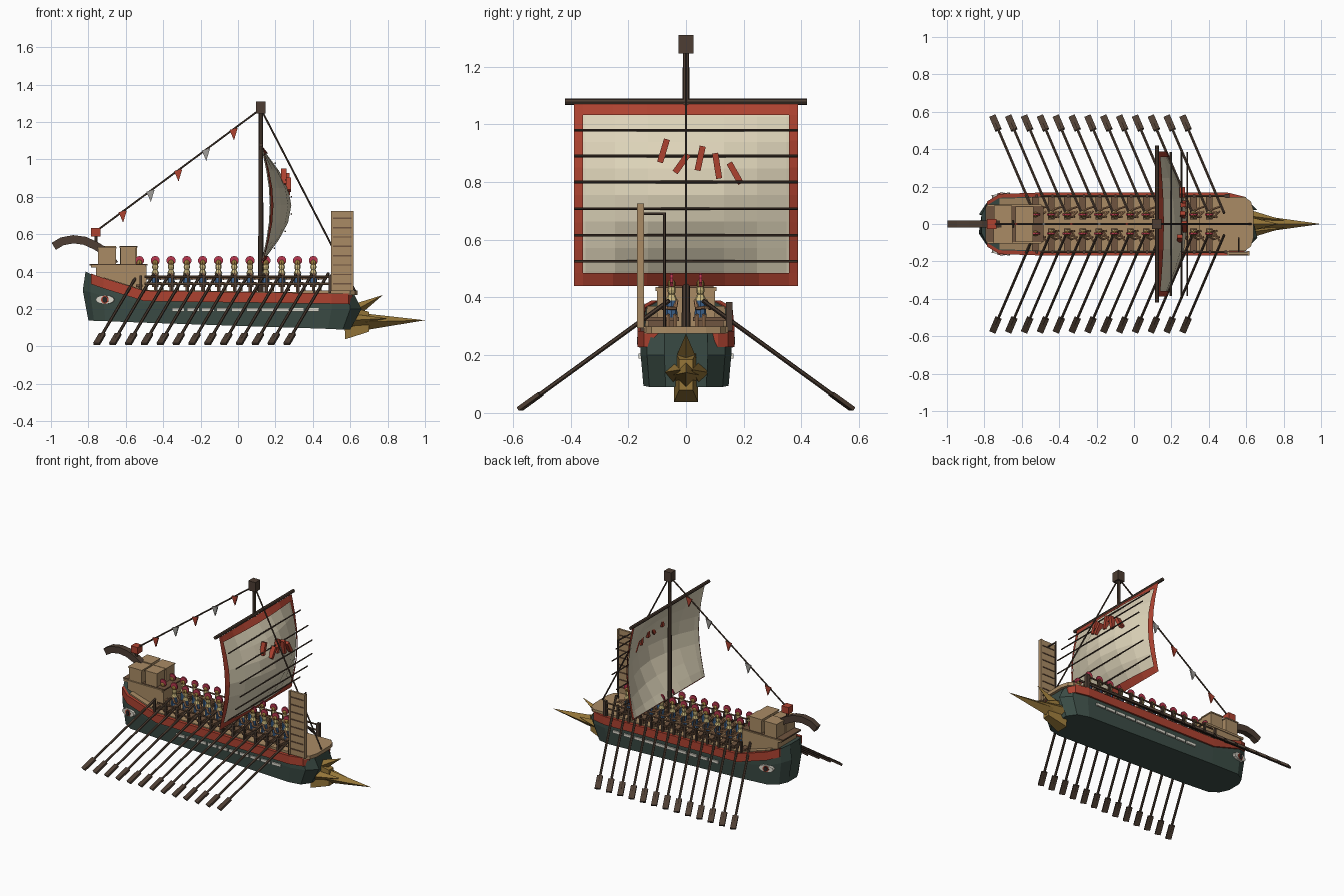
import bpy, bmesh, math
from mathutils import Vector, Matrix

if "Cube" in bpy.data.objects:
    bpy.data.objects.remove(bpy.data.objects["Cube"])

COL = dict(green=(.045, .075, .062), red=(.42, .055, .03), tan=(.40, .26, .13), wood=(.075, .048, .033),
           brown=(.16, .09, .05), bronze=(.30, .18, .04), cream=(.72, .65, .48), white=(.7, .68, .6),
           blue=(.05, .13, .28), gold=(.65, .52, .22), crest=(.5, .04, .08), skin=(.38, .2, .1),
           grey=(.35, .34, .32), black=(.02, .02, .02))
MATS = {}
for k, c in COL.items():
    MATS[k] = bpy.data.materials.new(k)
    MATS[k].diffuse_color = (*c, 1)
parts = {}


def part(name, colour):
    return parts.setdefault(name, (bmesh.new(), colour))[0]


def box(bm, c, s, rot=None):
    m = Matrix.Translation(c) @ (rot.to_4x4() if rot else Matrix()) @ Matrix.Diagonal((*s, 1))
    bmesh.ops.create_cube(bm, size=1, matrix=m)


def rod(bm, a, b, r, r2=None, n=6, squash=(1, 1), turn=0):
    a, b = Vector(a), Vector(b)
    m = (Matrix.Translation((a + b) / 2) @ (b - a).to_track_quat('Z', 'Y').to_matrix().to_4x4()
         @ Matrix.Diagonal((*squash, 1, 1)) @ Matrix.Rotation(turn, 4, 'Z'))
    bmesh.ops.create_cone(bm, cap_ends=True, segments=n, radius1=r, radius2=r if r2 is None else r2,
                          depth=(b - a).length, matrix=m)


def ball(bm, c, r, sc=(1, 1, 1)):
    bmesh.ops.create_uvsphere(bm, u_segments=8, v_segments=6, radius=r,
                              matrix=Matrix.Translation(c) @ Matrix.Diagonal((*sc, 1)))


def loft(bm, rings):
    vs = [[bm.verts.new(p) for p in r] for r in rings]
    n = len(vs[0])
    for a, b in zip(vs, vs[1:]):
        for i in range(n):
            bm.faces.new((a[i], a[(i + 1) % n], b[(i + 1) % n], b[i]))
    bm.faces.new(vs[0])
    bm.faces.new(vs[-1])


# hull: x top, x mid, x bottom, half width, z bottom, z mid, z top
ST = [(-.815, -.83, -.80, .05, .14, .30, .40), (-.785, -.79, -.77, .11, .137, .29, .385),
      (-.72, -.72, -.71, .15, .135, .27, .362), (-.5, -.5, -.5, .157, .127, .23, .294),
      (.5, .5, .48, .157, .094, .2, .28), (.59, .6, .56, .135, .09, .2, .28), (.62, .66, .60, .075, .09, .2, .28)]
loft(part("hull", "green"), [[(xt, -w, zt), (xm, -w, zm), (xb, -w * .94, zb), (xb, w * .94, zb), (xm, w, zm), (xt, w, zt)]
                             for xt, xm, xb, w, zb, zm, zt in ST])
# deck laid over the hull top
loft(part("deck", "tan"), [[(s[0], -s[3] + .015, s[6] - .01), (s[0], s[3] - .015, s[6] - .01),
                            (s[0], s[3] - .015, s[6] + .008), (s[0], -s[3] + .015, s[6] + .008)] for s in ST[2:]])
box(part("bow_deck", "tan"), (.475, 0, .289), (.25, .29, .02))
loft(part("bow_deck", "tan"), [[(x, -w, .275), (x, w, .275), (x, w, .299), (x, -w, .299)]
                               for x, w in ((.59, .145), (.625, .12), (.64, .07))])
for s in (-1, 1):
    # red sheer band
    loft(part("sheer_band", "red"), [[(x, s * (w + o), z + dz) for o, dz in ((-.01, .004), (.011, .004), (.011, -.052), (-.01, -.052))]
                                     for x, w, z in [(q[0], q[3], q[6]) for q in ST[1:6]] + [(.612, .10, .28)]])
    # pale hull strips
    for i in range(10):
        box(part("hull_strips", "white"), (-.32 + i * .08, s * .158, .197), (.068, .014, .018))
    # painted eye, layered discs
    for nm, col, rx, rz, d in (("eye_white", "white", .05, .024, .012), ("eye_iris", "red", .021, .021, .015),
                               ("eye_pupil", "black", .013, .017, .018)):
        m = (Matrix.Translation((-.71, s * .15, .25)) @ Matrix.Rotation(s * .16, 4, 'Z')
             @ Matrix.Rotation(math.pi / 2, 4, 'X') @ Matrix.Diagonal((rx, rz, 1, 1)))
        bmesh.ops.create_cone(part(nm, col), cap_ends=True, segments=12, radius1=1, radius2=1, depth=d * 2, matrix=m)
    # side rails and posts
    for z in (.335, .372):
        rod(part("side_rails", "brown"), (-.5, s * .15, z), (.49, s * .15, z), .006)
    for i in range(13):
        box(part("rail_posts", "wood"), (-.52 + i * .0842, s * .15, .332), (.013, .014, .095))
    # oars with flat blades
    for i in range(13):
        tip = Vector((-.757 + i * .0847, s * .578, .012))
        d = Vector((.18, -s * .42, .305)).normalized()
        rod(part("oar_shafts", "wood"), tip + d * .05, tip + d * .68, .008)
        w = d.cross(Vector((0, 0, 1))).normalized()
        rot = Matrix((d, w, d.cross(w))).transposed()
        box(part("oar_blades", "wood"), tip + d * .05, (.095, .036, .014), rot)
    # rowers on benches
    for i in range(12):
        x, y = -.527 + i * .0845, s * .05
        box(part("benches", "brown"), (x, s * .085, .325), (.035, .12, .014))
        box(part("bench_legs", "brown"), (x, s * .085, .305), (.015, .09, .03))
        rod(part("rower_tunics", "blue"), (x, y, .33), (x, y, .395), .021, .017, 8)
        rod(part("rower_collars", "gold"), (x, y, .39), (x, y, .41), .021, .012, 8)
        ball(part("rower_heads", "gold"), (x, y, .425), .017, (1, .85, 1.2))
        ball(part("rower_helmets", "bronze"), (x, y, .447), .018, (1, .8, .9))
        rod(part("helmet_crests", "crest"), (x, y - .005, .459), (x, y + .005, .459), .025, n=10)
        for k in (-1, 1):
            a, e, h = (x, y + k * .017, .39), (x + .025, y + k * .022 + s * .01, .362), (x + .056, y + s * (.03 + k * .012), .365)
            rod(part("rower_arms", "skin"), a, e, .007)
            rod(part("rower_arms", "skin"), e, h, .006)
            rod(part("rower_legs", "skin"), (x, y + k * .011, .337), (x + .034, y + k * .012, .335), .008)
            rod(part("rower_legs", "skin"), (x + .034, y + k * .012, .338), (x + .037, y + k * .012, .295), .007)

# bronze ram
ram = part("ram", "bronze")
rod(ram, (.57, 0, .13), (.70, 0, .132), .13, .075, 4, (.45, 1), math.pi / 4)
rod(ram, (.62, 0, .13), (1.0, 0, .14), .062, 0, 4, (.85, .85))
rod(ram, (.585, 0, .17), (.775, 0, .275), .045, 0, 4)
for s in (-1, 1):
    rod(ram, (.6, s * .045, .14), (.80, s * .02, .15), .035, 0, 4)

# stern cabin, roof and crates
box(part("stern_cabin", "tan"), (-.625, 0, .36), (.27, .2, .14))
box(part("cabin_roof", "tan"), (-.64, 0, .43), (.29, .21, .014))
box(part("roof_edge", "brown"), (-.64, 0, .437), (.31, .19, .008))
for x, y, w, h in ((-.70, .05, .09, .09), (-.585, .045, .09, .09), (-.70, -.053, .095, .085), (-.587, -.05, .085, .088)):
    box(part("crates", "tan"), (x, y, .44 + h / 2), (w, w, h))
    box(part("crate_lids", "tan"), (x, y, .442 + h), (w + .008, w + .008, .008))
# curved stern ornament
arc = [(-.985, .535), (-.94, .562), (-.88, .573), (-.82, .565), (-.76, .538), (-.70, .50), (-.66, .44)]
rings = []
for i, (x, z) in enumerate(arc):
    p, q = arc[max(i - 1, 0)], arc[min(i + 1, len(arc) - 1)]
    t = Vector((q[0] - p[0], q[1] - p[1])).normalized() * .022
    rings.append([(x - t.y, -.019, z + t.x), (x - t.y, .019, z + t.x), (x + t.y, .019, z - t.x), (x + t.y, -.019, z - t.x)])
loft(part("stern_ornament", "wood"), rings)
box(part("stern_lantern", "red"), (-.76, 0, .61), (.052, .052, .045))
rod(part("lantern_post", "wood"), (-.76, 0, .53), (-.76, 0, .6), .009)

# mast, yard, crow's nest, rigging
rod(part("mast", "wood"), (.122, 0, .28), (.122, 0, 1.26), .015, .011, 8)
box(part("masthead", "wood"), (.122, 0, 1.277), (.052, .052, .065))
rod(part("yard", "wood"), (.122, -.42, 1.078), (.122, .42, 1.078), .011, n=8)
A, B = Vector((.122, 0, 1.27)), Vector((-.76, 0, .615))
rod(part("backstay", "wood"), A, B, .005)
rod(part("forestay", "wood"), A, (.63, 0, .29), .005)
for i in range(5):
    p = A.lerp(B, .165 + i * .168)
    loft(part("red_pennants" if i % 2 == 0 else "grey_pennants", "red" if i % 2 == 0 else "grey"),
         [[(p.x - .022, y, p.z - .004), (p.x + .022, y, p.z + .006), (p.x + .002, y, p.z - .06)] for y in (-.005, .005)])


# billowed sail with red border
def sail(u, v, k=1.0, off=0.0):
    b = math.sin(math.pi * v)
    return (.125 + off + b * (.045 + .115 * math.cos(u * math.pi / 2)), u * .388 * k, .755 + (v - .5) * .63 * k)


US = [-1, -.92, -.65, -.35, 0, .35, .65, .92, 1]
VS = [0, .07, .2, .35, .5, .65, .8, .94, 1]
for nm, col, k, off in (("sail_cloth", "cream", .975, 0), ("sail_border", "red", 1, .005)):
    bm = part(nm, col)
    g = [[bm.verts.new(sail(u, v, k, off)) for v in VS] for u in US]
    for i in range(8):
        for j in range(8):
            if nm == "sail_cloth" or i in (0, 7) or j in (0, 7):
                bm.faces.new((g[i][j], g[i + 1][j], g[i + 1][j + 1], g[i][j + 1]))
for z in (.525, .615, .708, .80, .89, .98):
    x = sail(0, (z - .44) / .63)[0] + .004
    rod(part("sail_battens", "wood"), (x, -.386, z), (x, .386, z), .0045)
# slanted red strokes on the sail
for y1, z1, y2, z2 in ((-.09, .868, -.066, .948), (-.038, .833, .007, .896), (.04, .84, .058, .924),
                       (.115, .812, .101, .90), (.19, .795, .15, .866)):
    y, z = (y1 + y2) / 2, (z1 + z2) / 2
    rot = Matrix.Rotation(-math.atan2(y2 - y1, z2 - z1), 3, 'X')
    x = sail(y / .388, (z - .44) / .63)[0] + .008
    box(part("sail_strokes", "red"), (x, y, z), (.03, .021, math.hypot(y2 - y1, z2 - z1)), rot)

# raised boarding ramp and its frame
box(part("boarding_ramp", "tan"), (.558, -.157, .51), (.115, .014, .43))
for i in range(8):
    box(part("ramp_slats", "brown"), (.558, -.157, .335 + i * .05), (.115, .022, .007))
for x in (.503, .613):
    box(part("ramp_edges", "tan"), (x, -.157, .51), (.01, .024, .43))
rod(part("ramp_frame", "wood"), (.56, -.075, .29), (.56, -.075, .695), .005)
rod(part("ramp_frame", "wood"), (.56, -.155, .69), (.56, -.075, .69), .005)
box(part("bow_post", "wood"), (.5, .15, .335), (.02, .022, .1))

# turn every collected part into an object
for name, (bm, colour) in parts.items():
    bmesh.ops.recalc_face_normals(bm, faces=bm.faces)
    me = bpy.data.meshes.new(name)
    bm.to_mesh(me)
    bm.free()
    me.materials.append(MATS[colour])
    bpy.context.collection.objects.link(bpy.data.objects.new(name, me))

for m in bpy.data.materials:
    if m.users and not m.is_grease_pencil:
        m.use_nodes = True
        m.node_tree.nodes["Principled BSDF"].inputs["Base Color"].default_value = m.diffuse_color
